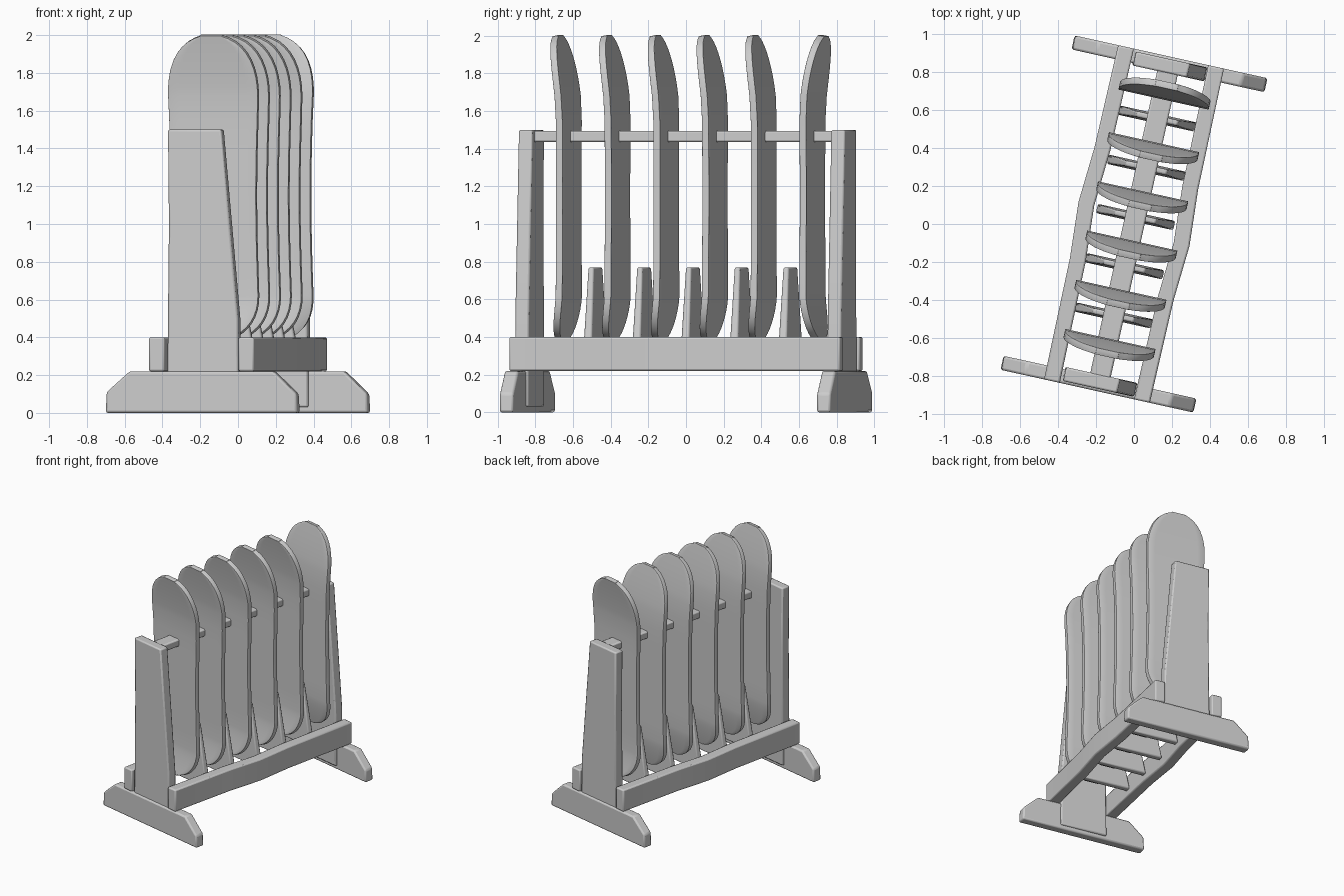
import bpy, bmesh, math
from mathutils import Matrix, Vector

cube = bpy.data.objects.get("Cube")
if cube:
    bpy.data.objects.remove(cube, do_unlink=True)

TURN = Matrix.Rotation(math.radians(-12.5), 4, "Z")

grey = bpy.data.materials.new("plain_grey")
grey.use_nodes = True
grey.diffuse_color = (0.6, 0.6, 0.6, 1)
grey.node_tree.nodes["Principled BSDF"].inputs["Base Color"].default_value = (0.6, 0.6, 0.6, 1)


def finish(name, bm, bevel, thickness=0):
    """Turn a bmesh into a bevelled, smooth-shaded object in the turned frame."""
    bmesh.ops.recalc_face_normals(bm, faces=bm.faces)
    mesh = bpy.data.meshes.new(name)
    bm.to_mesh(mesh)
    bm.free()
    mesh.materials.append(grey)
    ob = bpy.data.objects.new(name, mesh)
    bpy.context.collection.objects.link(ob)
    ob.matrix_world = TURN
    if thickness:
        solid = ob.modifiers.new("Thickness", "SOLIDIFY")
        solid.thickness = thickness
        solid.offset = 0
    mod = ob.modifiers.new("Bevel", "BEVEL")
    mod.width = bevel
    mod.segments = 2
    mod.limit_method = "ANGLE"
    mod.angle_limit = math.radians(40)
    bpy.ops.object.select_all(action="DESELECT")
    ob.select_set(True)
    bpy.context.view_layer.objects.active = ob
    bpy.ops.object.shade_smooth_by_angle(angle=math.radians(40))
    return ob


def prism(name, points, depth, bevel=0.01):
    """Extrude a flat outline along the depth vector."""
    bm = bmesh.new()
    face = bm.faces.new([bm.verts.new(p) for p in points])
    out = bmesh.ops.extrude_face_region(bm, geom=[face])
    verts = [v for v in out["geom"] if isinstance(v, bmesh.types.BMVert)]
    bmesh.ops.translate(bm, verts=verts, vec=Vector(depth))
    return finish(name, bm, bevel)


# Feet and tapered end posts, mirrored front to back
foot = [(-0.52, 0), (0.52, 0), (0.515, 0.10), (0.39, 0.22), (-0.39, 0.22), (-0.515, 0.11)]
post = [(-0.19, 0.03), (0.2, 0.03), (0.195, 0.5), (0.15, 1.0), (0.105, 1.5), (-0.185, 1.5), (-0.18, 1.0)]
for side, label in ((-1, "front"), (1, "back")):
    prism(label + "_foot", [(x, side * 0.9, z) for x, z in foot], (0, -side * 0.075, 0), 0.012)
    prism(label + "_post", [(x, side * 0.887, z) for x, z in post], (0, -side * 0.075, 0))

# Side rails, slightly bowed outward in the middle
for side, label in ((-1, "right"), (1, "left")):
    stations = [(-0.9, 0), (-0.25, 0.005), (0.05, 0.025), (0.35, 0.005), (0.9, 0)]
    outer = [(side * (0.285 + b), -side * y, 0.22) for y, b in stations]
    inner = [(side * (0.2 + b), -side * y, 0.22) for y, b in reversed(stations)]
    prism(label + "_rail", outer + inner, (0, 0, 0.18))

# Top bar joining the posts
prism("top_bar", [(x, -0.85, z) for x, z in ((-0.055, 1.435), (0.055, 1.435), (0.055, 1.495), (-0.055, 1.495))],
      (0, 1.7, 0))


def divider(name, y):
    """Cross slat between the rails, narrowing toward its top."""
    bm = bmesh.new()
    bmesh.ops.create_cube(bm, size=1)
    for v in bm.verts:
        top = v.co.z > 0
        v.co.x *= 0.22 if top else 0.42
        v.co.y = y + v.co.y * (0.03 if top else 0.05)
        v.co.z = 0.77 if top else 0.27
    finish(name, bm, 0.01)


def board(name, y, lean):
    """Rounded board with both ends curving toward the lean direction."""
    low, shoulder_low, shoulder_high, high = 0.38, 0.62, 1.68, 2.0
    steps, power = 10, 2.3
    rows = []
    for i in range(steps + 1):
        s = math.sin(math.pi / 2 * i / steps)
        width = max(0.06, 0.243 * (1 - s ** power) ** (1 / power))
        rows.append((shoulder_high + (high - shoulder_high) * s, width))
        rows.append((shoulder_low + (low - shoulder_low) * s, width))
    for i in range(1, 8):
        t = i / 8
        rows.append((shoulder_low + (shoulder_high - shoulder_low) * t, 0.243 - 0.012 * math.sin(math.pi * t)))
    rows.sort()
    bm = bmesh.new()
    grid = []
    for z, width in rows:
        kick = 0.06 * (max(0, z - 1.6) / 0.4) ** 1.4 + 0.04 * (max(0, 0.62 - z) / 0.24) ** 1.4
        grid.append([bm.verts.new((0.01 + width * (c / 4 - 1), y + lean * kick, z)) for c in range(9)])
    for a, b in zip(grid, grid[1:]):
        for c in range(8):
            bm.faces.new((a[c], a[c + 1], b[c + 1], b[c]))
    finish(name, bm, 0.008, 0.036)


# Six boards, the last one facing the other way, with dividers between
SPACING = 0.265
for n in range(6):
    y = -0.635 + n * SPACING
    board("board_%d" % (n + 1), y, 1 if n == 5 else -1)
    if n < 5:
        divider("divider_%d" % (n + 1), y + SPACING / 2 + 0.01)
